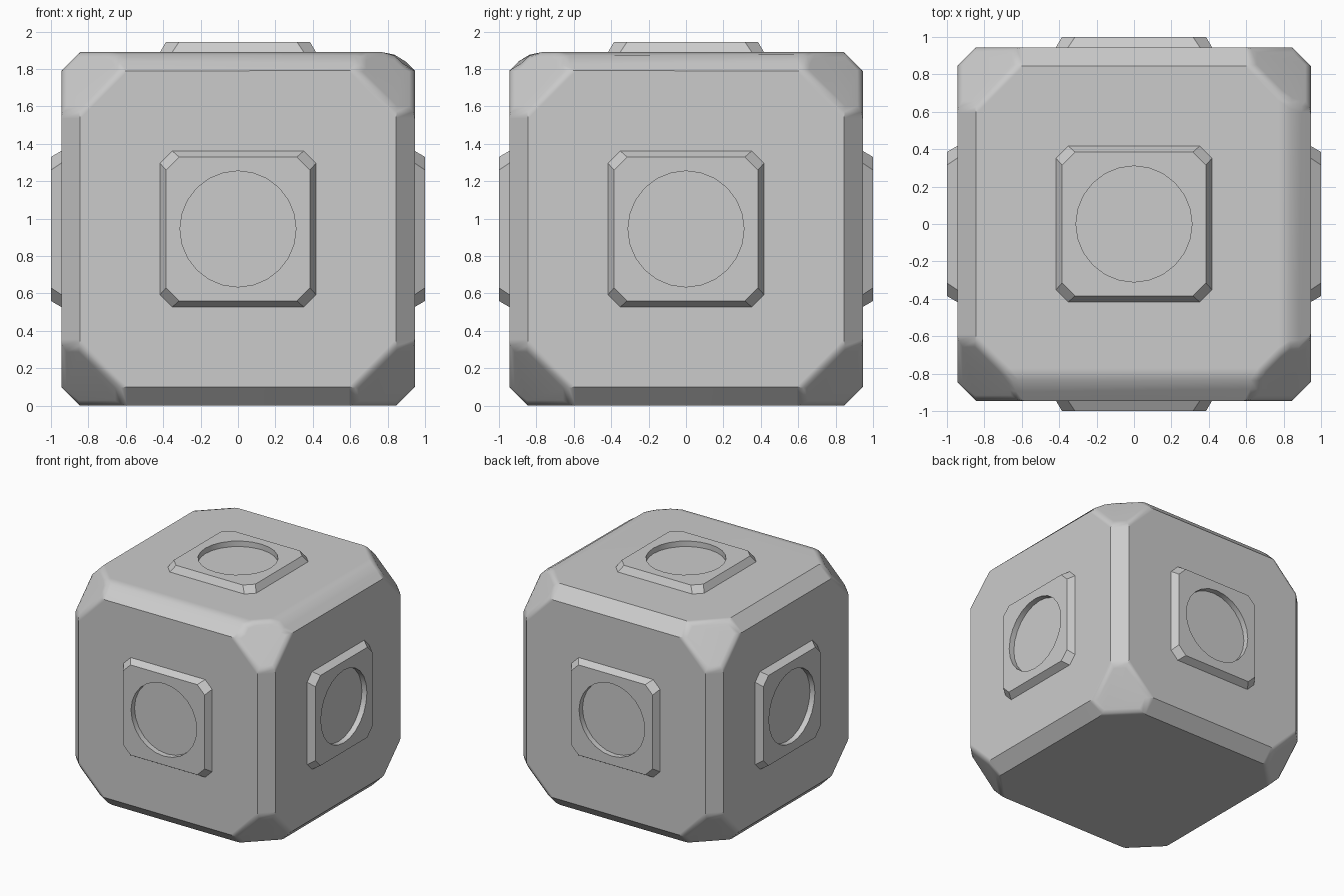
import bpy, bmesh, math
from itertools import product
from mathutils import Matrix, Vector

old = bpy.data.objects.get("Cube")
if old:
    bpy.data.objects.remove(old, do_unlink=True)

HALF = 0.945      # half size of the body
CHAMFER = 0.094   # flat chamfer along every edge
CORNER = 1.40     # distance of the corner cuts from the centre

grey = bpy.data.materials.new("stone_grey")
grey.use_nodes = True
grey.diffuse_color = (0.6, 0.6, 0.6, 1)
grey.node_tree.nodes["Principled BSDF"].inputs["Base Color"].default_value = (0.6, 0.6, 0.6, 1)


def make_object(name, bm, angle):
    bmesh.ops.recalc_face_normals(bm, faces=bm.faces)
    mesh = bpy.data.meshes.new(name)
    bm.to_mesh(mesh)
    bm.free()
    mesh.materials.append(grey)
    obj = bpy.data.objects.new(name, mesh)
    bpy.context.collection.objects.link(obj)
    bpy.ops.object.select_all(action="DESELECT")
    obj.select_set(True)
    bpy.context.view_layer.objects.active = obj
    bpy.ops.object.shade_smooth_by_angle(angle=math.radians(angle))
    return obj


# Body: chamfered block with worn corners
bm = bmesh.new()
bmesh.ops.create_cube(bm, size=2 * HALF)
bmesh.ops.bevel(bm, geom=bm.edges[:], offset=CHAMFER, segments=1,
                affect="EDGES", offset_type="OFFSET", profile=0.5)

# The upper front and right rims are worn soft
soft = [e for e in bm.edges
        if all(v.co.z > HALF - 0.01 for v in e.verts)
        and (all(v.co.x > 0.8 for v in e.verts) or all(v.co.y < -0.8 for v in e.verts))]
bmesh.ops.bevel(bm, geom=soft, offset=0.07, segments=2, affect="EDGES", profile=0.5)

# Cut each corner, then round the cut
for signs in product((-1, 1), repeat=3):
    normal = Vector(signs).normalized()
    cut = bmesh.ops.bisect_plane(bm, geom=bm.verts[:] + bm.edges[:] + bm.faces[:],
                                 plane_co=normal * CORNER, plane_no=normal, clear_outer=True)
    rim = [g for g in cut["geom_cut"] if isinstance(g, bmesh.types.BMEdge)]
    bmesh.ops.contextual_create(bm, geom=rim)
bm.normal_update()
rims = [e for e in bm.edges
        if any(min(abs(c) for c in f.normal) > 0.5 for f in e.link_faces)]
bmesh.ops.bevel(bm, geom=rims, offset=0.035, segments=2, affect="EDGES",
                profile=0.5, clamp_overlap=True)
bmesh.ops.translate(bm, verts=bm.verts, vec=(0, 0, HALF))
body = make_object("body", bm, 32)
weighted = body.modifiers.new("even_shading", "WEIGHTED_NORMAL")
weighted.keep_sharp = True


def add_loop(bm, points, z):
    verts = [bm.verts.new((x, y, z)) for x, y in points]
    return verts, [bm.edges.new((a, b)) for a, b in zip(verts, verts[1:] + verts[:1])]


def wall(bm, low, high):
    for i in range(len(low)):
        j = (i + 1) % len(low)
        bm.faces.new((low[i], low[j], high[j], high[i]))


def cut_square(half, cut):
    points = []
    for sx, sy in ((1, 1), (-1, 1), (-1, -1), (1, -1)):
        pair = [(sx * half, sy * (half - cut)), (sx * (half - cut), sy * half)]
        points += pair if sx * sy > 0 else pair[::-1]
    return points


def socket_plate(name, rotation):
    """Raised plate with sloping sides and a round recess."""
    bm = bmesh.new()
    circle = [(0.31 * math.cos(math.tau * i / 24), 0.31 * math.sin(math.tau * i / 24))
              for i in range(24)]
    base, _ = add_loop(bm, cut_square(0.42, 0.065), HALF - 0.005)
    top, top_edges = add_loop(bm, cut_square(0.385, 0.07), 1)
    lip, lip_edges = add_loop(bm, circle, 1)
    floor, _ = add_loop(bm, circle, HALF + 0.008)
    wall(bm, base, top)
    wall(bm, lip, floor)
    bm.faces.new(floor)
    bm.faces.new(base)
    bmesh.ops.triangle_fill(bm, edges=top_edges + lip_edges, use_beauty=True)
    bmesh.ops.transform(bm, verts=bm.verts,
                        matrix=Matrix.Translation((0, 0, HALF)) @ rotation)
    make_object(name, bm, 30)


# One plate on the top and on each side
socket_plate("top_plate", Matrix.Identity(4))
tip = Matrix.Rotation(math.pi / 2, 4, "X")
for i, side in enumerate(("front", "left", "back", "right")):
    socket_plate(side + "_plate", Matrix.Rotation(i * math.pi / 2, 4, "Z") @ tip)
